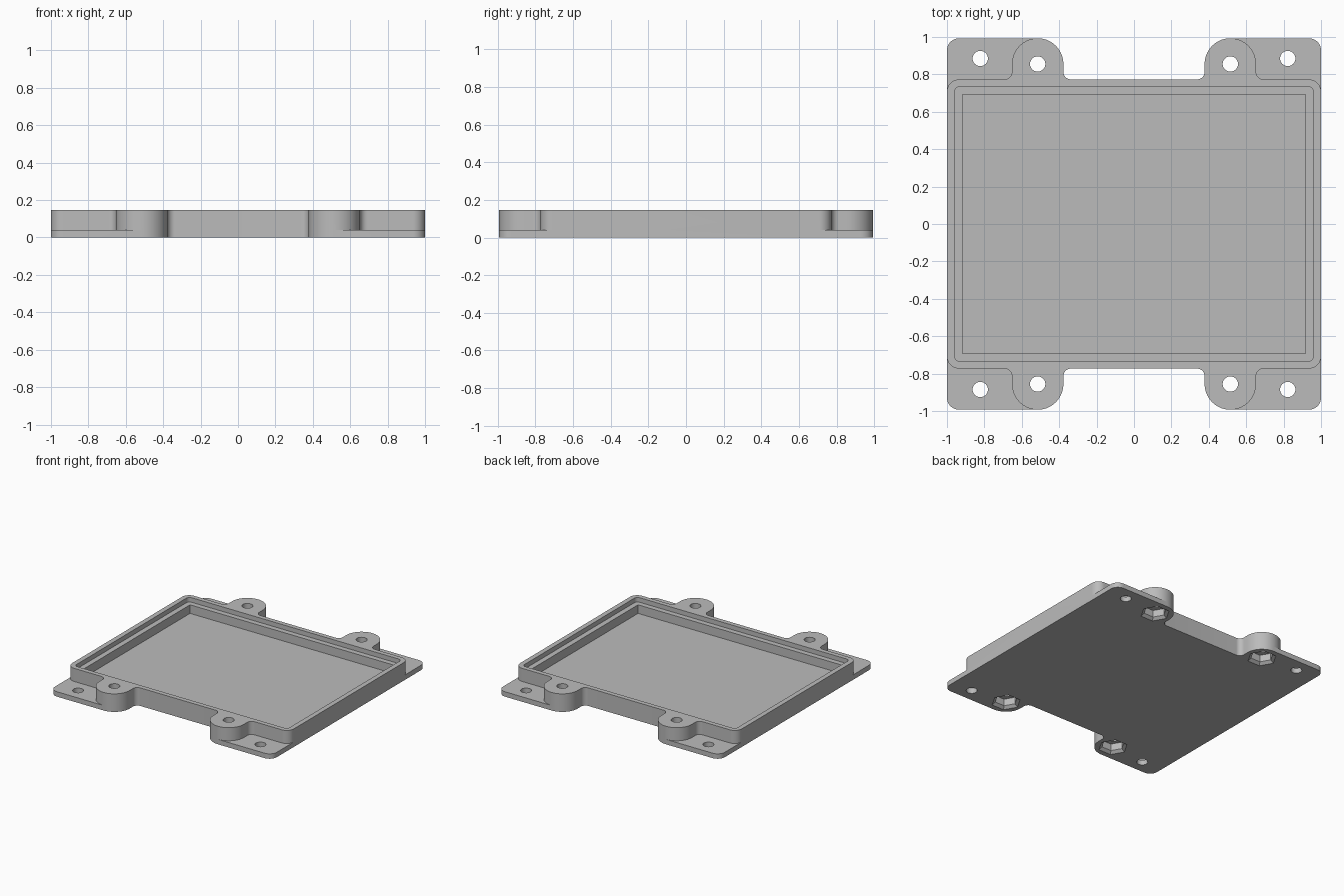
import bpy, bmesh, math
from mathutils import Vector

if "Cube" in bpy.data.objects:
    bpy.data.objects.remove(bpy.data.objects["Cube"], do_unlink=True)

HEIGHT, PLATE = 0.147, 0.04
LUG_X, LUG_Y, LUG_R = 0.515, 0.8555, 0.1375
END, SIDE, FILLET = 0.993, 0.773, 0.04

grey = bpy.data.materials.new("light grey")
grey.use_nodes = True
grey.diffuse_color = (0.5, 0.5, 0.5, 1)
grey.node_tree.nodes["Principled BSDF"].inputs["Base Color"].default_value = (0.5, 0.5, 0.5, 1)


def mirrored(quarter):
    """Full outline from the corners of one quarter."""
    back = quarter + [(-x, y, r) for x, y, r in reversed(quarter)]
    return back + [(-x, -y, r) for x, y, r in back]


def rounded(corners, steps=14):
    """Outline with an arc in place of each right-angled corner."""
    pts = []
    for i, (x, y, r) in enumerate(corners):
        p = Vector((x, y))
        u = (Vector(corners[i - 1][:2]) - p).normalized() * r
        v = (Vector(corners[(i + 1) % len(corners)][:2]) - p).normalized() * r
        for k in range(steps + 1 if r else 1):
            t = math.pi / 2 * k / steps
            q = p + u * (1 - math.sin(t)) + v * (1 - math.cos(t))
            if not pts or (q - pts[-1]).length > 1e-5:
                pts.append(q)
    return pts


def circle(x, y, r, sides):
    return [Vector((x + r * math.cos(math.tau * k / sides),
                    y + r * math.sin(math.tau * k / sides))) for k in range(sides)]


def loft(name, layers):
    """Closed solid through a stack of (outline, z) layers."""
    bm = bmesh.new()
    rings = [[bm.verts.new((p.x, p.y, z)) for p in pts] for pts, z in layers]
    n = len(rings[0])
    for low, high in zip(rings, rings[1:]):
        for i in range(n):
            j = (i + 1) % n
            bm.faces.new((low[i], low[j], high[j], high[i]))
    bm.faces.new(rings[0][::-1])
    bm.faces.new(rings[-1])
    bmesh.ops.recalc_face_normals(bm, faces=bm.faces)
    mesh = bpy.data.meshes.new(name)
    bm.to_mesh(mesh)
    bm.free()
    obj = bpy.data.objects.new(name, mesh)
    bpy.context.collection.objects.link(obj)
    mesh.materials.append(grey)
    return obj


def prism(name, outline, z0, z1):
    return loft(name, [(outline, z0), (outline, z1)])


def combine(target, other, operation):
    mod = target.modifiers.new(operation, 'BOOLEAN')
    mod.operation, mod.solver, mod.object = operation, 'EXACT', other
    bpy.context.view_layer.objects.active = target
    bpy.ops.object.modifier_apply(modifier=mod.name)
    bpy.data.objects.remove(other, do_unlink=True)


# Thin base plate with mounting tabs at the corners
inner = LUG_X - LUG_R
outer = LUG_X + LUG_R
neck = [(inner, END, LUG_R), (inner, SIDE, FILLET)]
tray = prism("tray", rounded(mirrored([(1, END, 0.065)] + neck)), 0, PLATE)

# Raised walls with four round lugs
wall = [(1, SIDE, 0.065), (outer, SIDE, FILLET), (outer, END, LUG_R)] + neck
combine(tray, prism("walls", rounded(mirrored(wall)), 0, HEIGHT), 'UNION')

# Inner pocket and the stepped ledge around its rim
combine(tray, prism("ledge", rounded(mirrored([(0.96, 0.735, 0.03)])), 0.11, 0.3), 'DIFFERENCE')
combine(tray, prism("pocket", rounded(mirrored([(0.917, 0.692, 0)])), PLATE, 0.3), 'DIFFERENCE')

# Screw holes, and chamfered hexagonal nut recesses under the lugs
for sx in (1, -1):
    for sy in (1, -1):
        x, y = sx * LUG_X, sy * LUG_Y
        recess = loft("nut_recess", [(circle(x, y, r, 6), z) for r, z in
                                     ((0.122, -0.01), (0.085, 0.02), (0.085, 0.075))])
        combine(tray, recess, 'DIFFERENCE')
        for hx, hy in ((x, y), (sx * 0.822, sy * 0.885)):
            combine(tray, prism("hole", circle(hx, hy, 0.041, 32), -0.1, 0.3), 'DIFFERENCE')

# Smooth the curved walls, keep the edges sharp
bpy.ops.object.select_all(action='DESELECT')
tray.select_set(True)
bpy.context.view_layer.objects.active = tray
bpy.ops.object.shade_smooth_by_angle(angle=math.radians(25))
